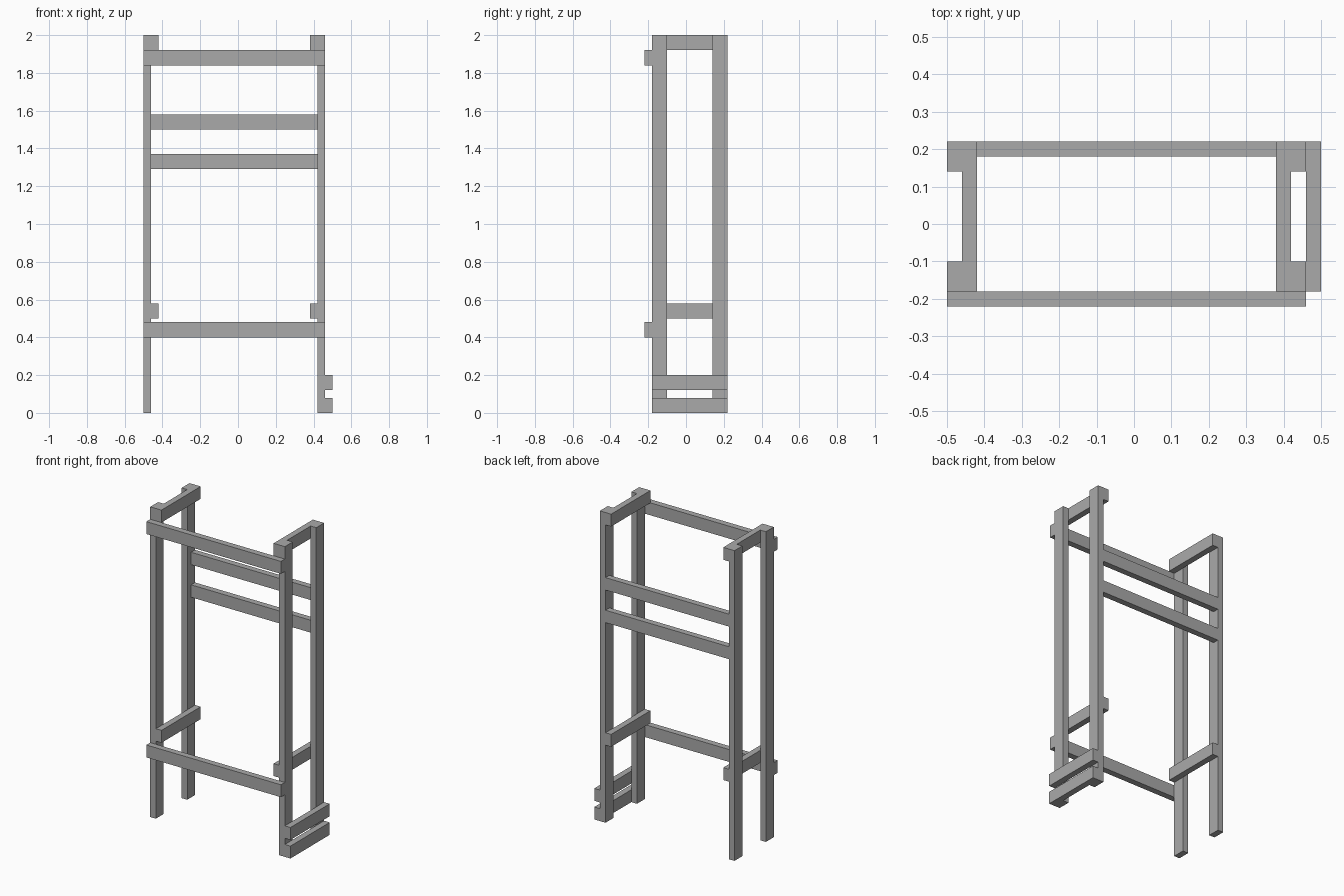
import bpy

cube = bpy.data.objects.get("Cube")
if cube:
    bpy.data.objects.remove(cube, do_unlink=True)

grey = bpy.data.materials.new("plain grey")
grey.use_nodes = True
colour = (0.4, 0.4, 0.4, 1)
grey.diffuse_color = colour
grey.node_tree.nodes["Principled BSDF"].inputs["Base Color"].default_value = colour

THICK, WIDE = 0.04, 0.08           # board section
LEFT, RIGHT = 0.46, -0.5           # outer x of the left legs, right legs
FRONT, BACK = -0.18, 0.22          # depth limits of the frame


def board(name, x, y, z):
    """Box spanning the given (low, high) range on each axis."""
    bpy.ops.mesh.primitive_cube_add(
        size=1, location=[(a + b) / 2 for a, b in (x, y, z)])
    ob = bpy.context.object
    ob.name = name
    ob.scale = [b - a for a, b in (x, y, z)]
    bpy.ops.object.transform_apply(location=False, rotation=False, scale=True)
    ob.data.materials.append(grey)


# Legs and the inner side rails that join each pair
sides = {"left": ((LEFT - THICK, LEFT), (LEFT - 2 * THICK, LEFT - THICK)),
         "right": ((RIGHT, RIGHT + THICK), (RIGHT + THICK, RIGHT + 2 * THICK))}
for side, (leg_x, rail_x) in sides.items():
    board(f"front_{side}_leg", leg_x, (FRONT, FRONT + WIDE), (0, 2))
    board(f"back_{side}_leg", leg_x, (BACK - WIDE, BACK), (0, 2))
    for level, z in (("upper", 1.92), ("lower", 0.5)):
        board(f"{level}_{side}_rail", rail_x, (FRONT, BACK), (z, z + WIDE))

# Front rails, fixed across the faces of the legs
for level, z in (("upper", 1.84), ("lower", 0.4)):
    board(f"{level}_front_rail", (RIGHT, LEFT), (FRONT - THICK, FRONT), (z, z + WIDE))

# Back rails, set between the legs
for level, z in (("upper", 1.5), ("lower", 1.29)):
    board(f"{level}_back_rail", (RIGHT + THICK, LEFT - THICK),
          (BACK - THICK, BACK), (z, z + WIDE))

# Foot rails on the outside of the left legs
for level, z in (("upper", 0.12), ("lower", 0)):
    board(f"{level}_foot_rail", (LEFT, LEFT + THICK), (FRONT, BACK), (z, z + WIDE))
